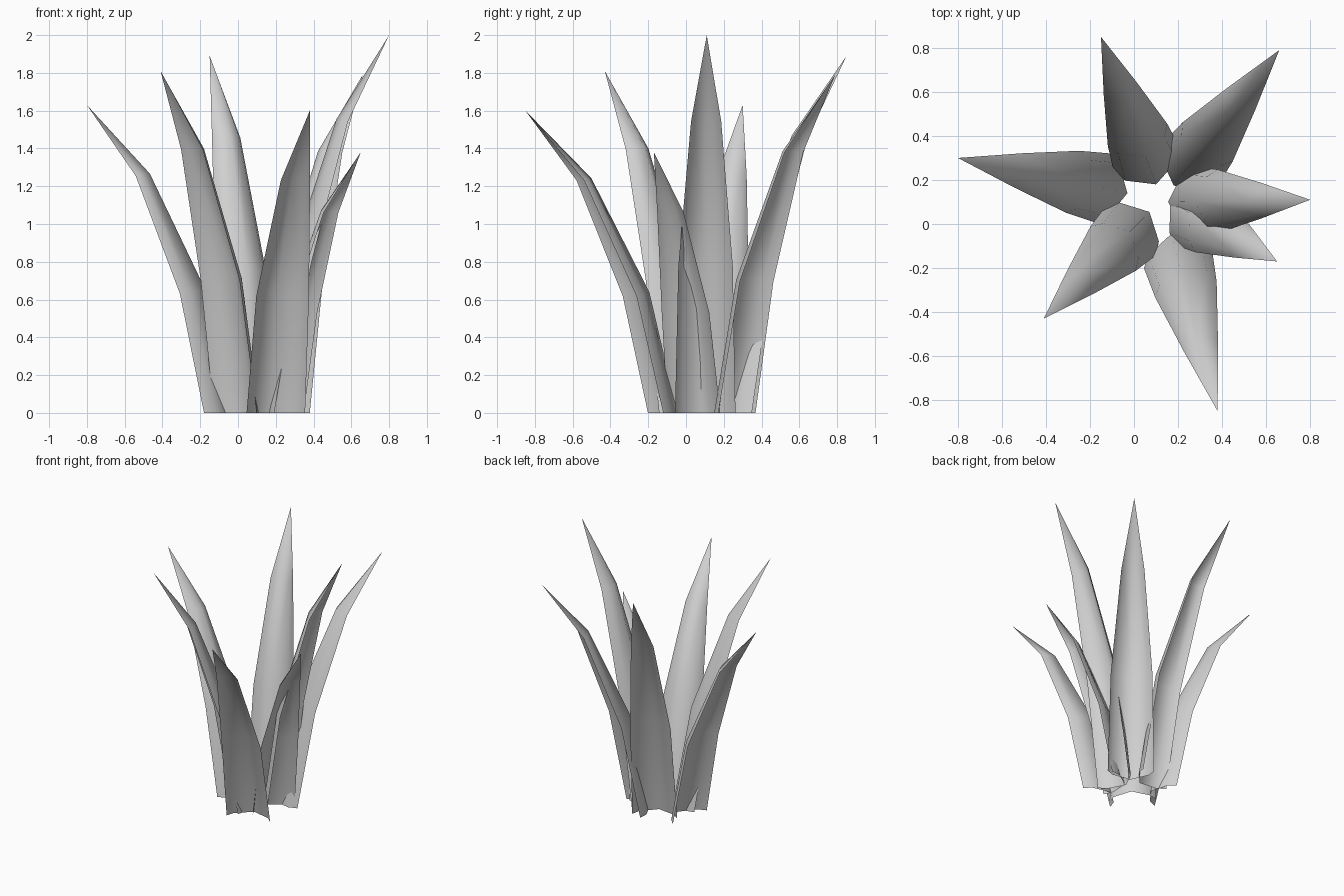
import bpy
import bmesh
from mathutils import Vector

cube = bpy.data.objects.get("Cube")
if cube:
    bpy.data.objects.remove(cube, do_unlink=True)

# Single leaf colour
grey = bpy.data.materials.new("leaf_grey")
grey.use_nodes = True
colour = (0.64, 0.64, 0.64, 1)
grey.diffuse_color = colour
grey.node_tree.nodes["Principled BSDF"].inputs["Base Color"].default_value = colour

# Arched cross-section: (outward offset, sideways offset)
SECTION = [(0.12, -0.16), (0.065, -0.125), (0, 0), (0.065, 0.125), (0.12, 0.16)]
# Rings up the leaf: (fraction outward, fraction of height, section scale)
RINGS = [(0, 0, 1), (0.185, 0.4, 0.9), (0.567, 0.777, 0.5)]


def make_leaf(name, root, tip):
    """Arched leaf that bends outward from its root and ends in a point."""
    root, tip = Vector((*root, 0)), Vector(tip)
    reach = Vector((tip.x - root.x, tip.y - root.y, 0))
    out = reach.normalized()
    side = Vector((-out.y, out.x, 0))
    bm = bmesh.new()
    rows = []
    for along, height, scale in RINGS:
        ridge = root + reach * along + Vector((0, 0, tip.z * height))
        droop = Vector((0, 0, -0.2 if height else 0))
        rows.append([bm.verts.new(ridge + ((out + droop) * u + side * v) * scale)
                     for u, v in SECTION])
    for low, high in zip(rows, rows[1:]):
        for j in range(len(SECTION) - 1):
            bm.faces.new((low[j + 1], low[j], high[j], high[j + 1]))
    point = bm.verts.new(tip)
    for a, b in zip(rows[-1], rows[-1][1:]):
        bm.faces.new((b, a, point))
    for face in bm.faces:
        face.smooth = True
    mesh = bpy.data.meshes.new(name)
    bm.to_mesh(mesh)
    bm.free()
    mesh.materials.append(grey)
    bpy.context.collection.objects.link(bpy.data.objects.new(name, mesh))


# Leaves around the rosette: ridge root (x, y) and tip (x, y, z)
make_leaf("leaf_left", (0.155, 0.1), (0.8, 0.11, 2.0))
make_leaf("leaf_back_left", (0.18, 0.175), (0.66, 0.79, 1.79))
make_leaf("leaf_back", (0.1, 0.18), (-0.15, 0.85, 1.89))
make_leaf("leaf_right", (-0.03, 0.14), (-0.8, 0.3, 1.63))
make_leaf("leaf_front_right", (0.07, 0.055), (-0.41, -0.43, 1.81))
make_leaf("leaf_front", (0.17, -0.045), (0.38, -0.85, 1.6))
make_leaf("leaf_front_left", (0.165, 0.1), (0.65, -0.17, 1.38))
